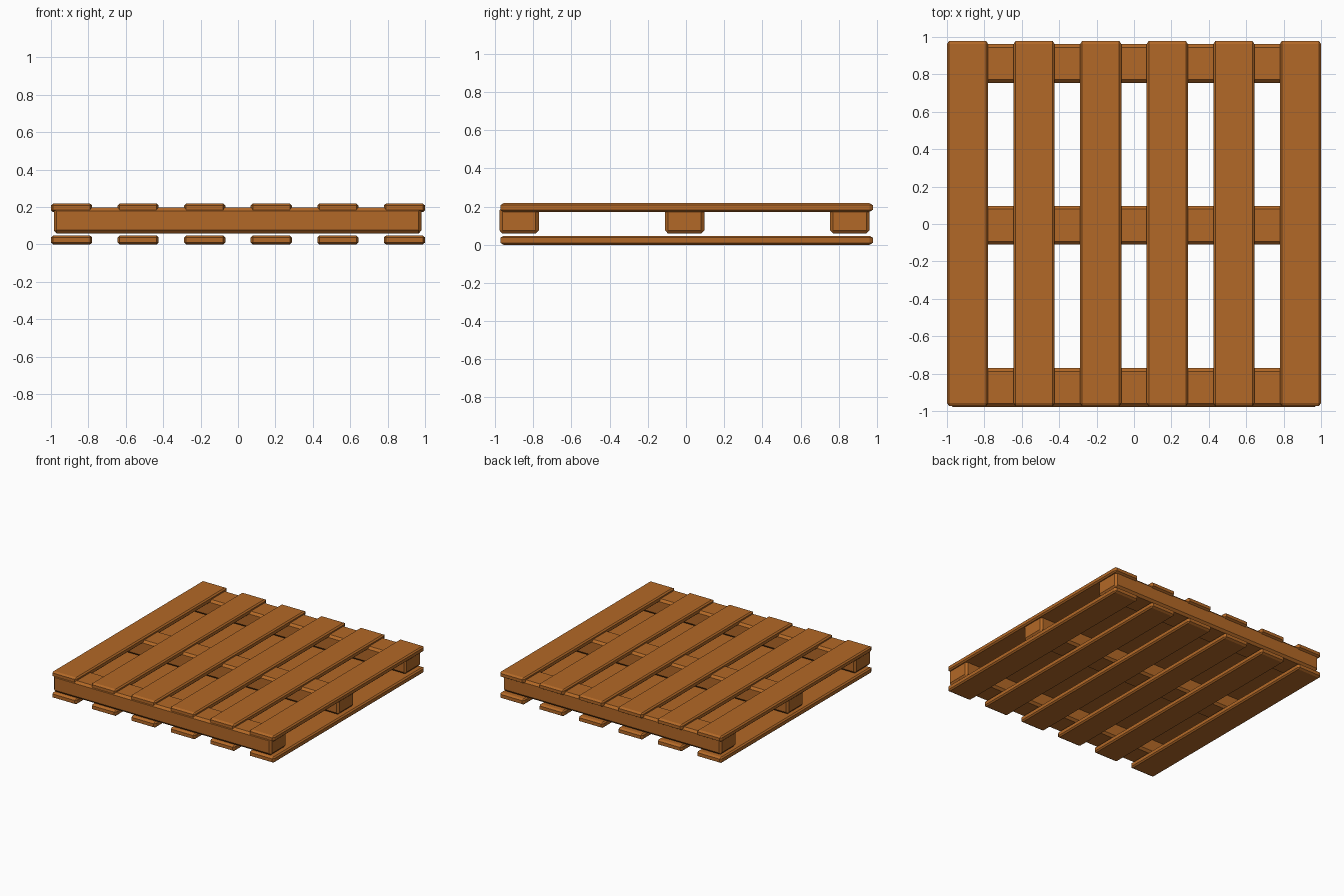
import bpy, bmesh
from mathutils import Vector

if "Cube" in bpy.data.objects:
    bpy.data.objects.remove(bpy.data.objects["Cube"])

wood = bpy.data.materials.new("wood")
wood.diffuse_color = (0.45, 0.14, 0.02, 1)
wood.use_nodes = True
wood.node_tree.nodes["Principled BSDF"].inputs["Base Color"].default_value = wood.diffuse_color


def plank(name, lo, hi, chamfer):
    """Box between two corners, all edges chamfered by a per-axis amount."""
    lo, hi, c = Vector(lo), Vector(hi), Vector(chamfer)
    mid = (lo + hi) / 2
    bm = bmesh.new()
    bmesh.ops.create_cube(bm, size=1)
    bmesh.ops.scale(bm, verts=bm.verts, vec=[(hi[i] - lo[i]) / c[i] for i in range(3)])
    bmesh.ops.bevel(bm, geom=bm.edges[:], offset=1, segments=1,
                    affect='EDGES', profile=0.5)
    bmesh.ops.scale(bm, verts=bm.verts, vec=c)
    bmesh.ops.recalc_face_normals(bm, faces=bm.faces)
    mesh = bpy.data.meshes.new(name)
    bm.to_mesh(mesh)
    bm.free()
    mesh.materials.append(wood)
    ob = bpy.data.objects.new(name, mesh)
    ob.location = mid
    bpy.context.collection.objects.link(ob)
    return ob


# Deck boards, top and bottom layers
for layer, z0, z1 in (("bottom", 0.0, 0.047), ("top", 0.173, 0.218)):
    for i in range(6):
        x = -0.89 + i * 0.356
        plank(f"{layer}_board_{i + 1}", (x - 0.11, -0.973, z0), (x + 0.11, 0.979, z1),
              (0.011, 0.017, 0.010))

# Three stringers running across between the layers
for name, y in (("front", -0.8745), ("middle", -0.007), ("back", 0.858)):
    plank(f"{name}_stringer", (-0.985, y - 0.1035, 0.058), (0.981, y + 0.1035, 0.197),
          (0.015, 0.017, 0.018))
